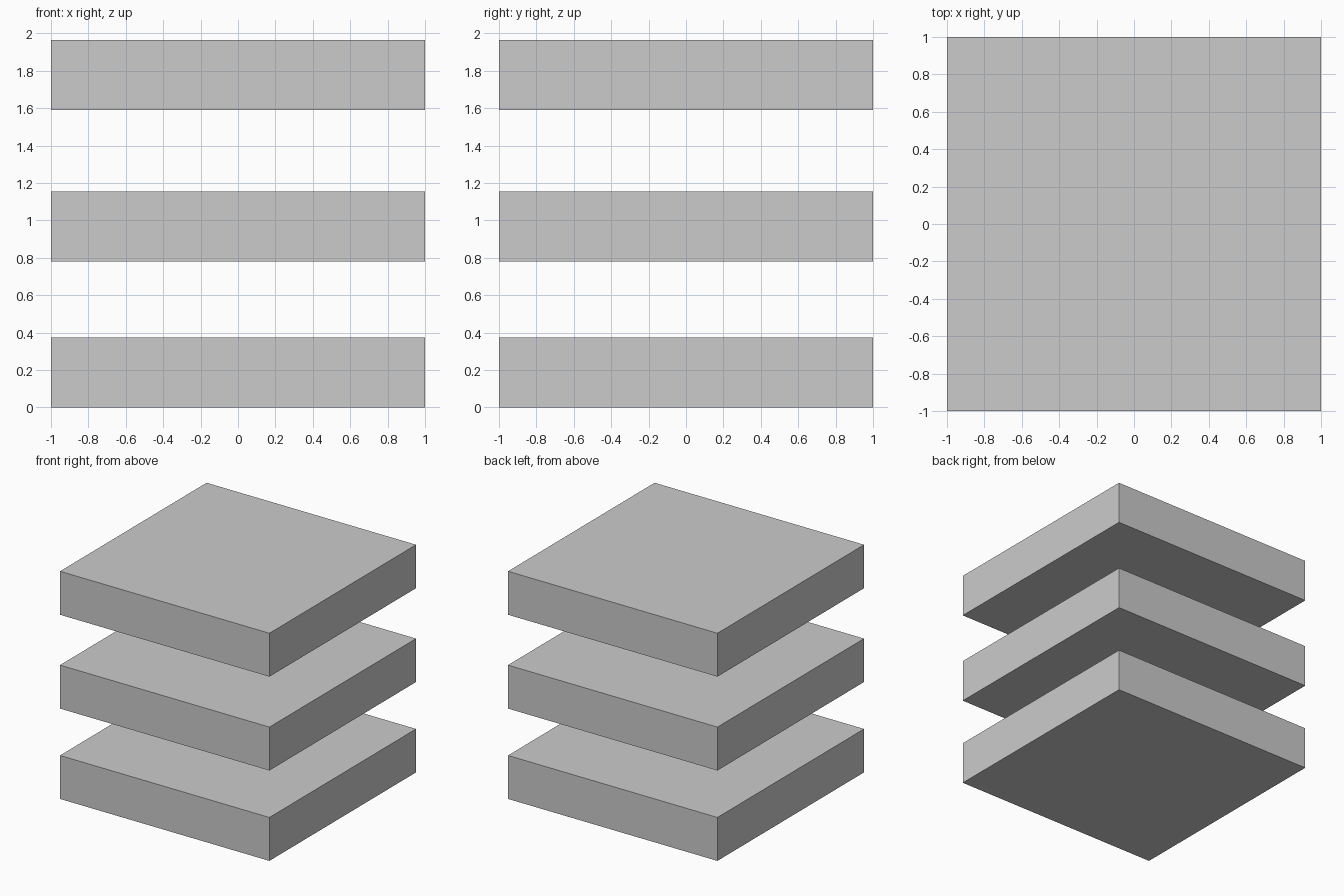
import bpy

if "Cube" in bpy.data.objects:
    bpy.data.objects.remove(bpy.data.objects["Cube"])

THICKNESS = 0.375


def add_slab(name, bottom):
    """Square slab, 2 x 2 units, resting at the given height."""
    bpy.ops.mesh.primitive_cube_add(size=1, location=(0, 0, bottom + THICKNESS / 2))
    slab = bpy.context.object
    slab.name = name
    slab.scale = (2, 2, THICKNESS)
    bpy.ops.object.transform_apply(location=False, rotation=False, scale=True)


# Three stacked, separated slabs
for name, bottom in (("lower_slab", 0.0), ("middle_slab", 0.78), ("upper_slab", 1.59)):
    add_slab(name, bottom)
